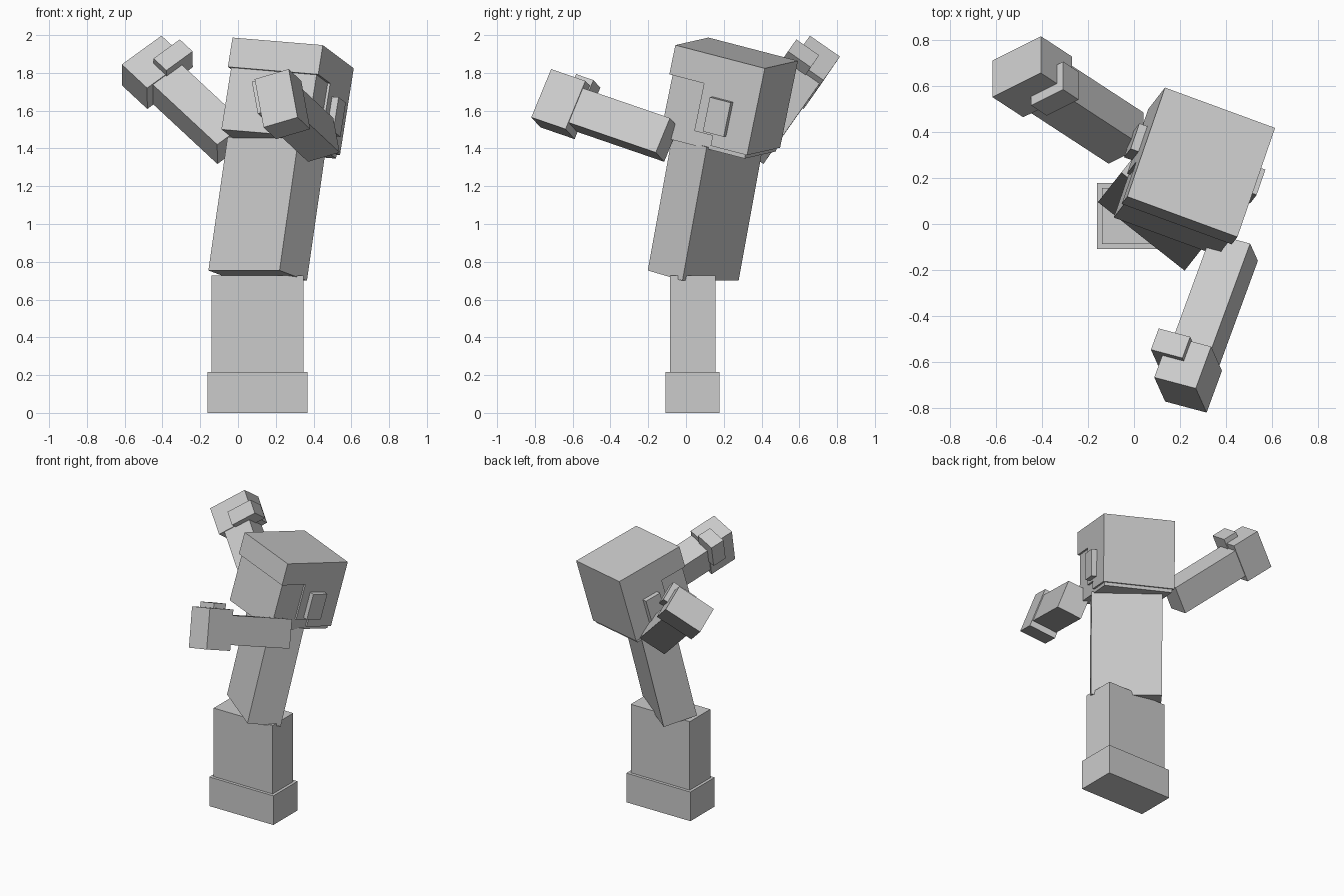
import bpy, bmesh
from mathutils import Vector, Matrix

cube = bpy.data.objects.get("Cube")
if cube:
    bpy.data.objects.remove(cube)

grey = bpy.data.materials.new("plain grey")
grey.use_nodes = True
colour = (0.6, 0.6, 0.6, 1)
grey.diffuse_color = colour
grey.node_tree.nodes["Principled BSDF"].inputs["Base Color"].default_value = colour


def frame(origin, x, y, mirrored=False):
    """Orthonormal placement; the third axis flips when mirrored."""
    x = Vector(x).normalized()
    y = Vector(y)
    y = (y - x * y.dot(x)).normalized()
    z = x.cross(y) * (-1 if mirrored else 1)
    m = Matrix((x, y, z)).transposed().to_4x4()
    m.translation = origin
    return m


def prism(name, place, x0, x1, profile):
    """Extrude a (y, z) profile along local x from x0 to x1."""
    bm = bmesh.new()
    face = bm.faces.new([bm.verts.new((x0, y, z)) for y, z in profile])
    out = bmesh.ops.extrude_face_region(bm, geom=[face])["geom"]
    moved = [v for v in out if isinstance(v, bmesh.types.BMVert)]
    bmesh.ops.translate(bm, verts=moved, vec=(x1 - x0, 0, 0))
    bmesh.ops.transform(bm, matrix=place, verts=bm.verts)
    bmesh.ops.recalc_face_normals(bm, faces=bm.faces)
    mesh = bpy.data.meshes.new(name)
    bm.to_mesh(mesh)
    bm.free()
    mesh.materials.append(grey)
    obj = bpy.data.objects.new(name, mesh)
    bpy.context.collection.objects.link(obj)


def box(name, place, x, y, z):
    prism(name, place, *x, [(y[0], z[0]), (y[1], z[0]), (y[1], z[1]), (y[0], z[1])])


# Legs and boots, upright
hips = Matrix.Translation((0.103, 0.035, 0))
box("legs", hips, (-0.243, 0.243), (-0.121, 0.121), (0.1, 0.727))
box("boots", hips, (-0.264, 0.264), (-0.143, 0.143), (0, 0.217))

# Torso, twisted and leaning on the hips
torso = frame((0.104, 0.038, 0.727), (0.785, -0.62, 0), (0.604, 0.765, -0.226))
box("torso", torso, (-0.24, 0.24), (-0.12, 0.12), (0, 0.726))

# Head frame: origin at the helmet's top front corner, local z runs down
W, D, GAP = 0.511, 0.516, 0.014
head = frame((-0.029, 0.119, 1.987), (0.935, -0.343, -0.078), (0.333, 0.912, -0.24), True)
box("head", head, (GAP, W - GAP), (GAP, D - GAP), (GAP, 0.498))

# Helmet: brow band, stepped cheek opening, full back
prism("helmet", head, 0, W, [
    (0, 0), (D, 0), (D, 0.475), (0.306, 0.475), (0.306, 0.42),
    (0.2, 0.42), (0.2, 0.16), (0, 0.16)])

# Ear blocks on both sides
for side, start, end in (("right", -0.037, 0.01), ("left", W - 0.01, W + 0.037)):
    box(side + "_ear", head, (start, end), (0.26, 0.38), (0.218, 0.405))

# Arms: origin at the inner top corner of the fist; local x goes outward,
# y goes down the fist and z runs back towards the shoulder
arms = {
    "left": frame((0.088, -0.666, 1.767), (0.928, -0.247, 0.273), (0.143, -0.368, -0.918)),
    "right": frame((-0.405, 0.656, 1.997), (0.005, 0.82, -0.57), (-0.75, -0.371, -0.546), True),
}
for side, place in arms.items():
    box(side + "_arm", place, (0.007, 0.187), (0.04, 0.24), (0.02, 0.719))
    box(side + "_glove", place, (0, 0.194), (0, 0.28), (0, 0.203))
    box(side + "_thumb", place, (-0.047, 0.1), (-0.035, 0.15), (0.107, 0.21))
